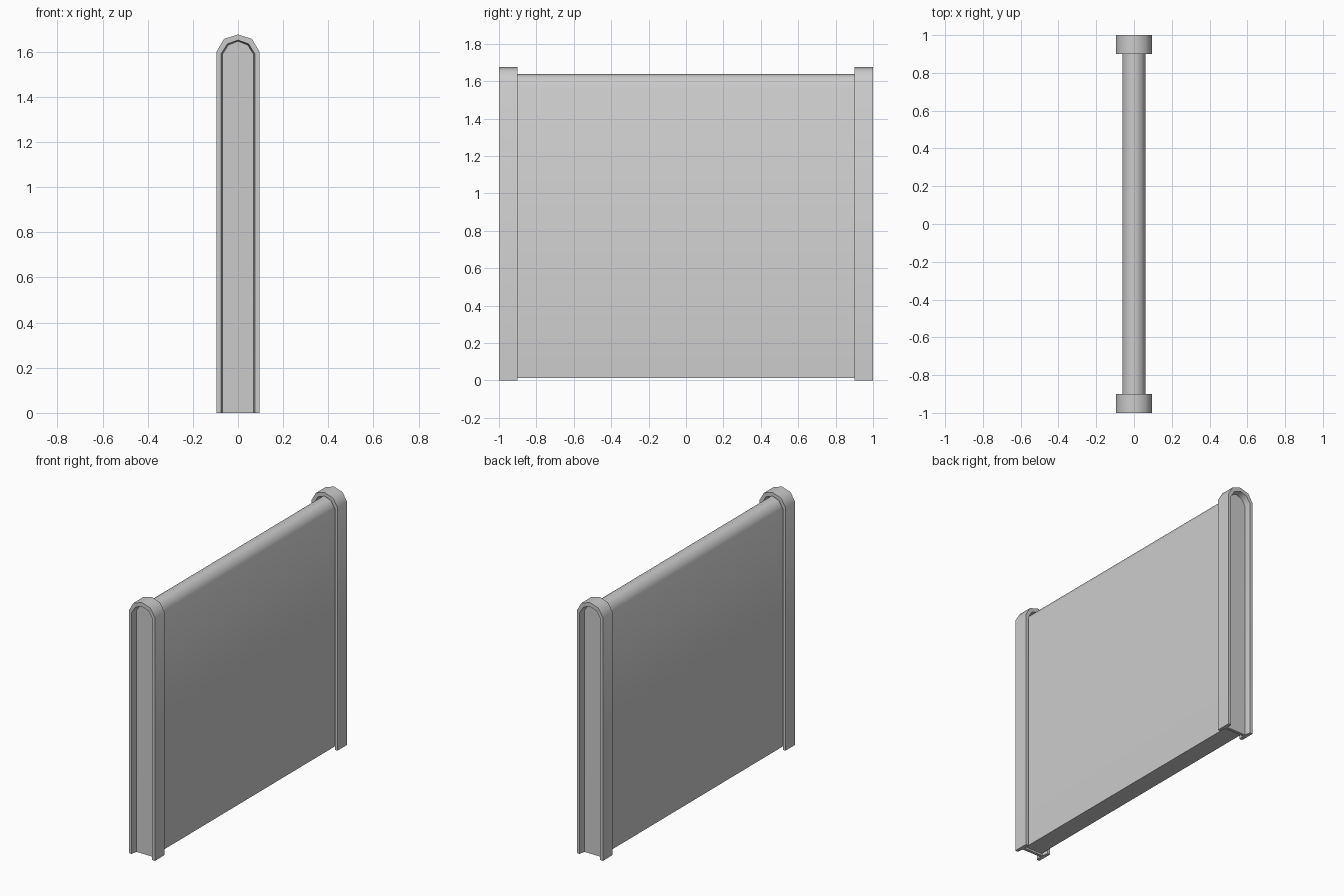
import bpy, bmesh, math

if "Cube" in bpy.data.objects:
    bpy.data.objects.remove(bpy.data.objects["Cube"])


def arch(w, base, shoulder, mid_x, mid_z, top):
    """Open arch outline in x/z, from left foot to right foot."""
    return [(-w, base), (-w, shoulder), (-mid_x, mid_z), (0, top),
            (mid_x, mid_z), (w, shoulder), (w, base)]


OUTER = arch(0.095, 0, 1.60, 0.062, 1.656, 1.676)
MOUTH = arch(0.075, 0, 1.59, 0.047, 1.634, 1.651)
INNER = arch(0.069, 0, 1.587, 0.043, 1.629, 1.646)
PANEL = arch(0.062, 0.012, 1.583, 0.040, 1.624, 1.639)


def finish(name, bm, mirror=False):
    bmesh.ops.recalc_face_normals(bm, faces=bm.faces)
    mesh = bpy.data.meshes.new(name)
    bm.to_mesh(mesh)
    bm.free()
    ob = bpy.data.objects.new(name, mesh)
    bpy.context.collection.objects.link(ob)
    bpy.ops.object.select_all(action='DESELECT')
    ob.select_set(True)
    bpy.context.view_layer.objects.active = ob
    bpy.ops.object.shade_smooth_by_angle(angle=math.radians(50))
    if mirror:
        m = ob.modifiers.new("other_end", 'MIRROR')
        m.use_axis = (False, True, False)
    return ob


def prism(name, profile, y0, y1, mirror=False):
    """Solid with an arch outline extruded along y."""
    bm = bmesh.new()
    face = bm.faces.new([bm.verts.new((x, y0, z)) for x, z in profile])
    ext = bmesh.ops.extrude_face_region(bm, geom=[face], use_keep_orig=True)
    moved = [v for v in ext['geom'] if isinstance(v, bmesh.types.BMVert)]
    bmesh.ops.translate(bm, verts=moved, vec=(0, y1 - y0, 0))
    return finish(name, bm, mirror)


def arch_frame(name, section):
    """Closed section (outline, y) swept along the arch, capped at the feet."""
    bm = bmesh.new()
    rows = [[bm.verts.new((x, y, z)) for x, z in prof] for prof, y in section]
    n = len(rows)
    for i in range(n):
        a, b = rows[i], rows[(i + 1) % n]
        for j in range(len(a) - 1):
            bm.faces.new((a[j], a[j + 1], b[j + 1], b[j]))
    for j in (0, -1):
        bm.faces.new([r[j] for r in rows])
    return finish(name, bm, mirror=True)


# Main slab with rounded top
prism("panel", PANEL, -0.95, 0.95)

# Raised arch-shaped end frames
arch_frame("end_frame", [(OUTER, -1.0), (OUTER, -0.9), (MOUTH, -0.9),
                         (INNER, -0.94), (INNER, -0.96), (MOUTH, -1.0)])

# Recessed plates closing the frames
prism("end_plate", INNER, -0.96, -0.94, mirror=True)
